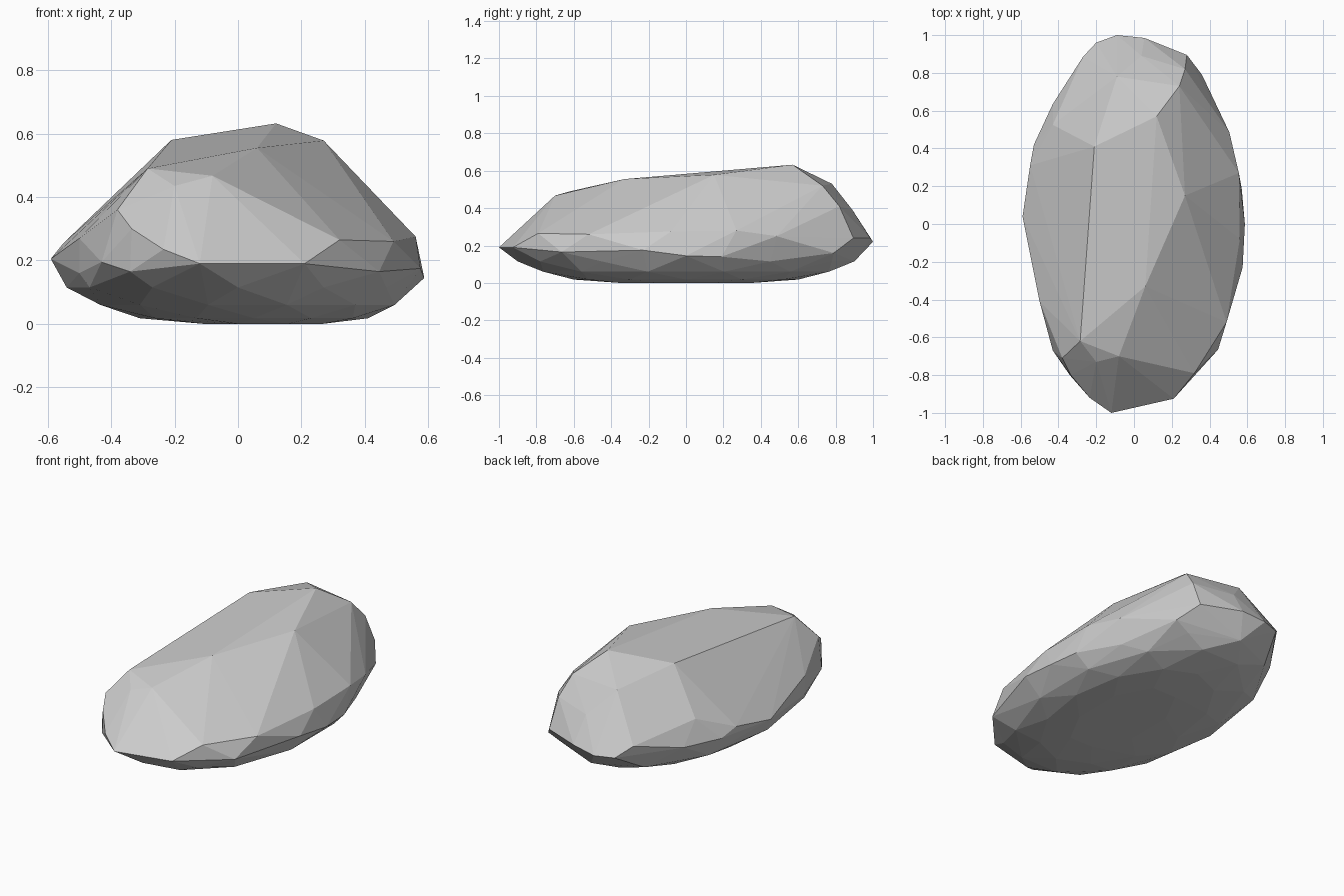
import bpy, bmesh
from math import sin, cos, pi

# Crown corners of the boulder
crown = [(-.21, .41, .58), (.12, .57, .632), (.27, .15, .578), (.06, -.33, .555),
         (-.285, -.62, .49), (-.08, -.70, .467), (-.20, -.73, .435),
         (.24, .73, .52), (-.09, .78, .53), (.27, .82, .41), (.04, .89, .39)]

# Corners around the widest belt, counter-clockwise from the right
belt = [(.587, 0, .145), (.57, .19, .14), (.555, .27, .28), (.505, .485, .25),
        (.36, .79, .16), (.28, .895, .24), (.055, .985, .24), (-.09, 1, .22),
        (-.20, .96, .22), (-.27, .885, .28), (-.43, .635, .22), (-.43, .525, .35),
        (-.53, .42, .22), (-.55, .31, .255), (-.59, .04, .205), (-.50, -.41, .27),
        (-.50, -.41, .16), (-.43, -.67, .195), (-.38, -.71, .36), (-.335, -.80, .30),
        (-.34, -.80, .165), (-.235, -.92, .235), (-.12, -1, .19), (.21, -.925, .19),
        (.32, -.79, .265), (.445, -.665, .165), (.49, -.52, .26),
        (.575, -.23, .175), (.56, -.08, .275)]

# Rounded underside: staggered rings (z, half width, half length, x offset)
under = [(.115, .54, .90, 0), (.06, .48, .79, .03),
         (.018, .36, .60, .05), (0, .20, .38, .08)]
points = crown + belt
for i, (z, rx, ry, ox) in enumerate(under):
    n = 12 if i < 3 else 8
    for k in range(n):
        a = 2 * pi * (k + .5 * (i % 2)) / n
        points.append((ox + rx * cos(a), ry * sin(a), z))

# Faceted skin around all the corners
bm = bmesh.new()
for p in points:
    bm.verts.new(p)
res = bmesh.ops.convex_hull(bm, input=bm.verts)
loose = [v for v in bm.verts if not v.link_faces]
bmesh.ops.delete(bm, geom=loose, context='VERTS')
bmesh.ops.recalc_face_normals(bm, faces=bm.faces)
mesh = bpy.data.meshes.new("boulder")
bm.to_mesh(mesh)
bm.free()
bpy.context.collection.objects.link(bpy.data.objects.new("boulder", mesh))
